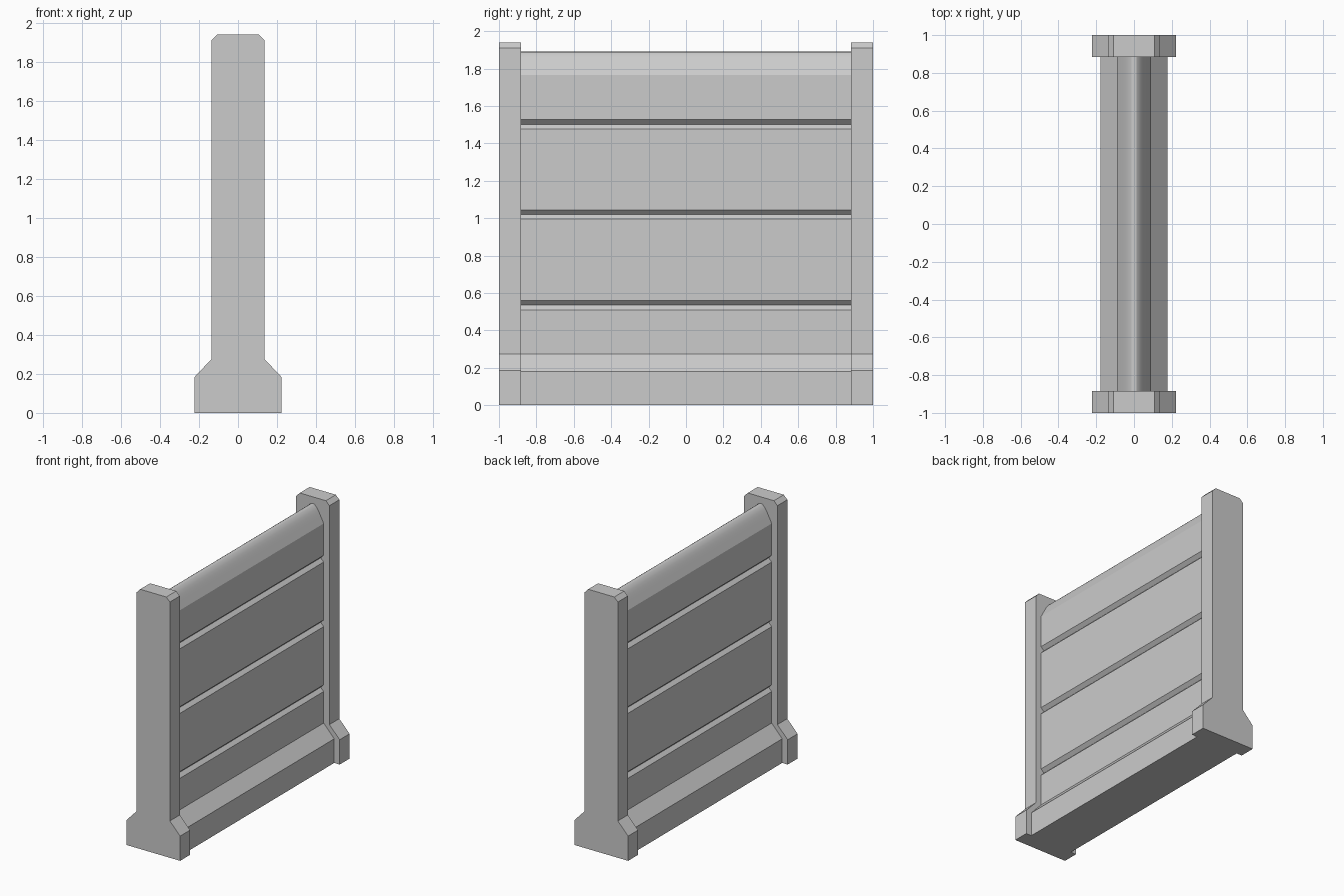
import bpy
import bmesh

if "Cube" in bpy.data.objects:
    bpy.data.objects.remove(bpy.data.objects["Cube"])


def extrude_profile(name, half, y0, y1):
    """Mirror a right-hand (x, z) outline about x = 0 and extrude it along y."""
    left = [(-x, z) for x, z in reversed(half) if x > 0]
    bm = bmesh.new()
    face = bm.faces.new([bm.verts.new((x, y0, z)) for x, z in half + left])
    geom = bmesh.ops.extrude_face_region(bm, geom=[face])["geom"]
    moved = [v for v in geom if isinstance(v, bmesh.types.BMVert)]
    bmesh.ops.translate(bm, verts=moved, vec=(0, y1 - y0, 0))
    bmesh.ops.recalc_face_normals(bm, faces=bm.faces)
    mesh = bpy.data.meshes.new(name)
    bm.to_mesh(mesh)
    bm.free()
    obj = bpy.data.objects.new(name, mesh)
    bpy.context.collection.objects.link(obj)
    return obj


# End posts with flared feet and chamfered tops
post = [(0.222, 0), (0.222, 0.185), (0.137, 0.275), (0.137, 1.91), (0.108, 1.94)]
extrude_profile("front_post", post, -1.0, -0.883)
extrude_profile("back_post", post, 0.883, 1.0)

# Wall panel: flared foot, three V grooves, rounded cap
WALL = 0.09
panel = [(0.177, 0), (0.177, 0.18), (WALL, 0.275)]
for z in (0.535, 1.02, 1.502):
    panel += [(WALL, z - 0.025), (WALL - 0.025, z), (WALL, z + 0.025)]
panel += [(WALL, 1.765), (0.072, 1.80), (0.06, 1.823), (0.048, 1.845),
          (0.036, 1.864), (0.023, 1.88), (0.012, 1.888), (0, 1.89)]
wall = extrude_profile("wall_panel", panel, -0.89, 0.89)

# Smooth only the gently curving cap
bpy.context.view_layer.objects.active = wall
wall.select_set(True)
bpy.ops.object.shade_smooth_by_angle(angle=0.44)
